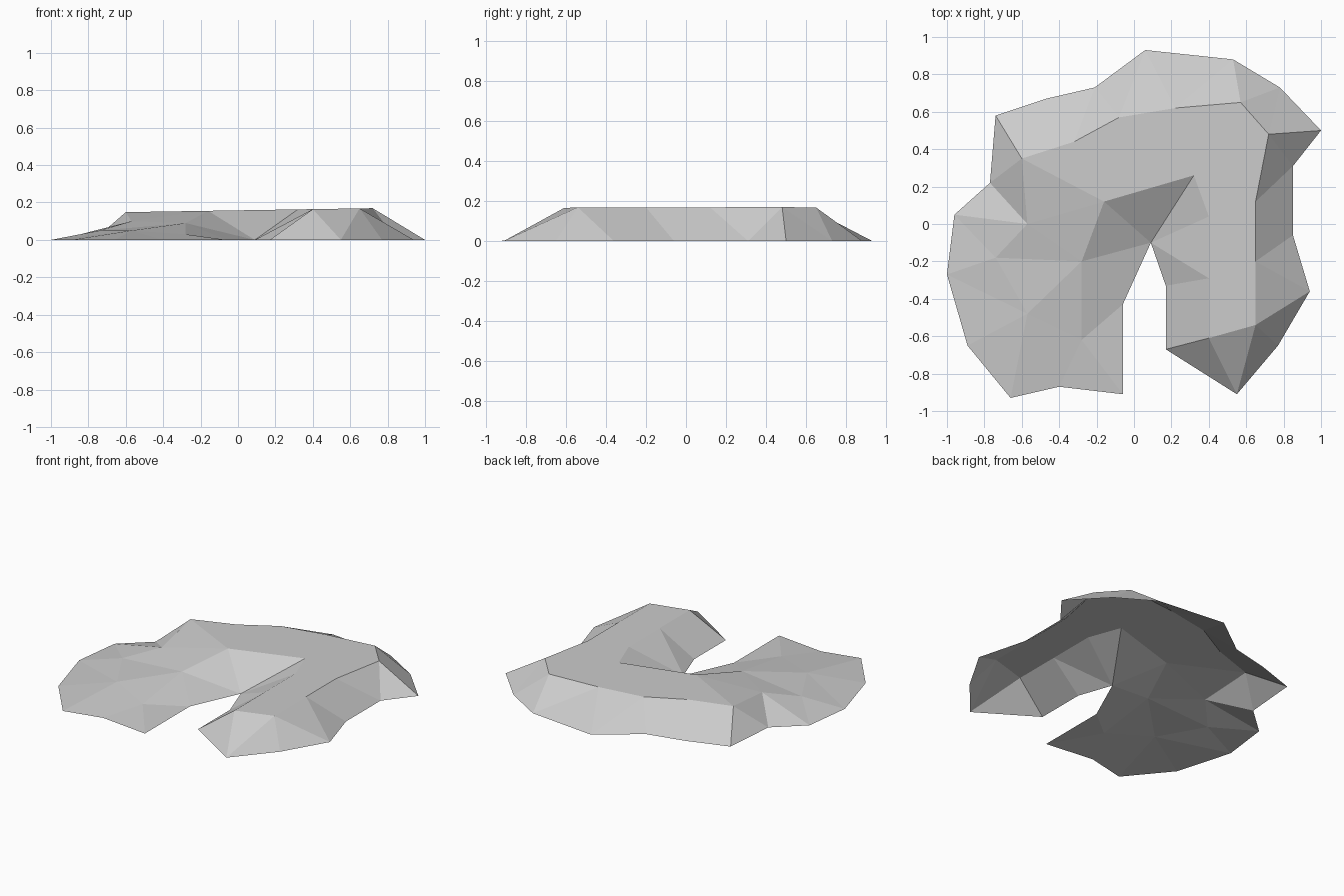
import bpy
import bmesh
from mathutils import Vector
from mathutils.geometry import delaunay_2d_cdt

# Remove the default object
default_cube = bpy.data.objects.get("Cube")
if default_cube:
    bpy.data.objects.remove(default_cube, do_unlink=True)


def make_material(name, value):
    """Plain grey material with matching viewport and render colour."""
    material = bpy.data.materials.new(name)
    material.use_nodes = True
    colour = (value, value, value, 1)
    material.diffuse_color = colour
    shader = material.node_tree.nodes["Principled BSDF"]
    shader.inputs["Base Color"].default_value = colour
    shader.inputs["Roughness"].default_value = 0.9
    return material


# Ground outline of the horseshoe, clockwise from the back
outline = [
    (.06, .93), (.53, .88), (.78, .73), (1, .5), (.85, .31), (.85, -.06),
    (.94, -.36), (.77, -.65), (.55, -.91), (.17, -.67), (.17, -.33),
    (.09, -.1), (-.06, -.43), (-.06, -.91), (-.4, -.87), (-.66, -.93),
    (-.89, -.65), (-1, -.27), (-.96, .05), (-.77, .22), (-.74, .58),
    (-.47, .67), (-.21, .73),
]

# Rim of the raised plateau, clockwise from its left-hand corner in plan
plateau_rim = [
    (-.6, .35), (-.32, .44), (-.08, .57), (.22, .62), (.57, .65),
    (.72, .48), (.65, .12), (.65, -.2), (.65, -.54), (.4, -.61),
    (.4, -.29), (.4, .04), (.32, .26), (-.16, .12),
]

# Ridge points on the low arm that fades down to the ground: x, y, height
low_arm = [
    (-.28, -.2, .09), (-.28, -.62, .03), (-.57, -.48, .05),
    (-.74, -.18, .05), (-.57, 0, .1),
]


def plateau_height(x):
    """The plateau tilts up very slightly towards +x."""
    return .158 + .016 * x


def chain(start, count, closed=False):
    """Consecutive index pairs along a run of points."""
    pairs = [(start + i, start + i + 1) for i in range(count - 1)]
    if closed:
        pairs.append((start + count - 1, start))
    return pairs


def build_terrain(name, material):
    """Open faceted shell whose creases follow the outline and ridges."""
    points = [Vector((x, y, 0)) for x, y in outline]
    points += [Vector((x, y, plateau_height(x))) for x, y in plateau_rim]
    points += [Vector(p) for p in low_arm]

    # The plateau rim and the arm ridge form one continuous crease loop
    border = len(outline)
    creases = chain(0, border, closed=True)
    creases += chain(border, len(points) - border, closed=True)

    plan = [p.to_2d() for p in points]
    verts, edges, faces, origins, _, _ = delaunay_2d_cdt(
        plan, creases, [], 1, 1e-5)

    bm = bmesh.new()
    bm_verts = []
    for flat, source in zip(verts, origins):
        height = points[source[0]].z if source else 0
        bm_verts.append(bm.verts.new((flat.x, flat.y, height)))
    for face in faces:
        bm.faces.new([bm_verts[i] for i in face])

    # Every face of the open shell looks upwards
    bm.normal_update()
    for face in bm.faces:
        face.smooth = False
        if face.normal.z < 0:
            face.normal_flip()

    mesh = bpy.data.meshes.new(name)
    bm.to_mesh(mesh)
    bm.free()
    mesh.materials.append(material)
    terrain = bpy.data.objects.new(name, mesh)
    bpy.context.collection.objects.link(terrain)
    return terrain


build_terrain("horseshoe_mound", make_material("stone_grey", .6))
